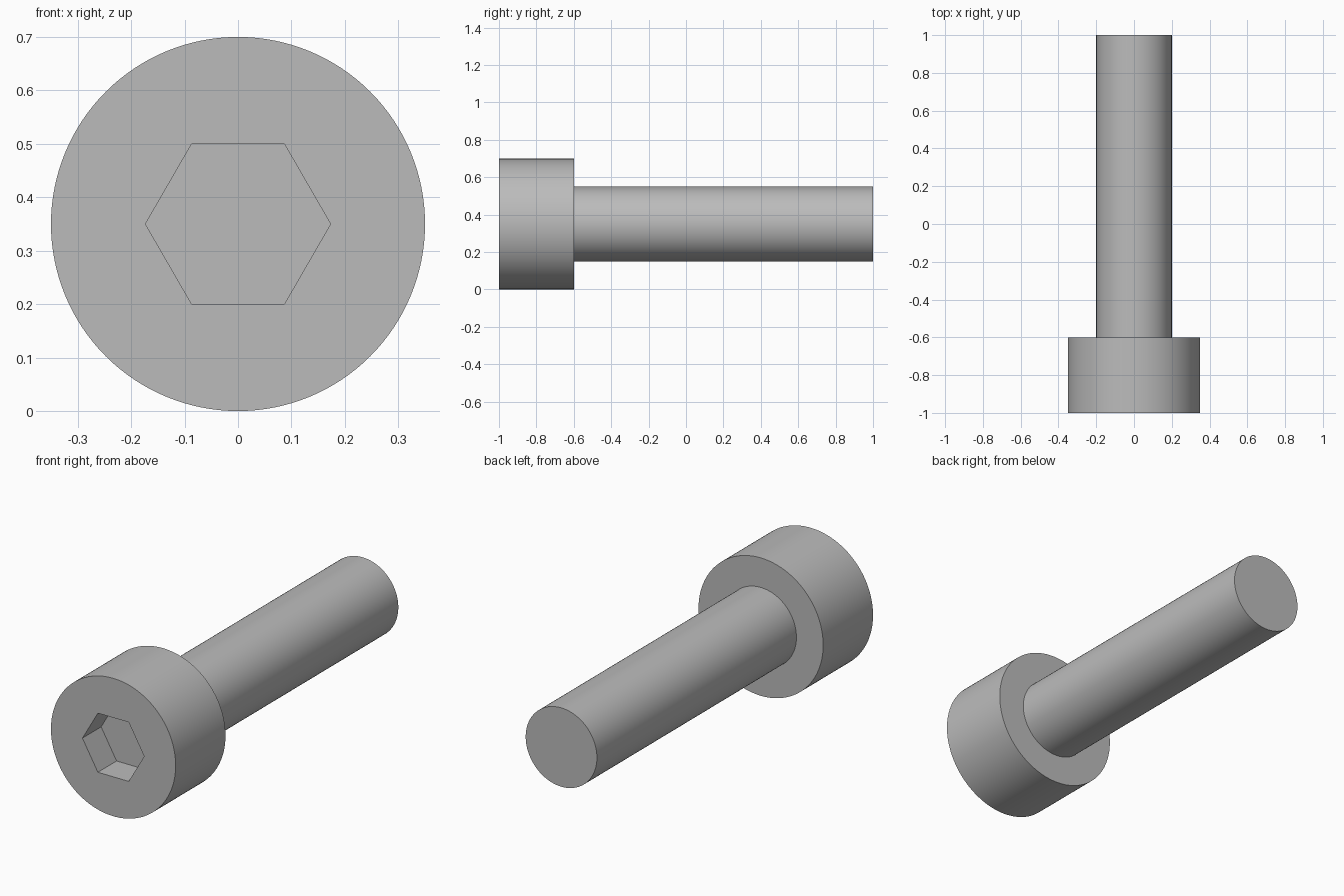
import bpy, bmesh
from math import pi, sqrt
from mathutils import Matrix, Vector

old = bpy.data.objects.get("Cube")
if old:
    bpy.data.objects.remove(old, do_unlink=True)

AXIS_Z = 0.35        # height of the screw axis, equal to the head radius
SEGMENTS = 128

steel = bpy.data.materials.new("grey_steel")
steel.use_nodes = True
colour = (0.5, 0.5, 0.5, 1)
steel.diffuse_color = colour
steel.node_tree.nodes["Principled BSDF"].inputs["Base Color"].default_value = colour


def prism(name, radius, y_start, y_end, sides):
    """Closed prism lying along y, with a corner pointing to +x."""
    bm = bmesh.new()
    bmesh.ops.create_cone(bm, cap_ends=True, segments=sides, radius1=radius,
                          radius2=radius, depth=y_end - y_start)
    # Turn the first corner onto +x, then lay the axis along y
    first = max(bm.verts, key=lambda v: v.co.x).co
    turn = Matrix.Rotation(-Vector((1, 0)).angle_signed(first.xy) * -1, 4, "Z")
    place = Matrix.Translation((0, (y_start + y_end) / 2, AXIS_Z))
    bm.transform(place @ Matrix.Rotation(pi / 2, 4, "X") @ turn)
    mesh = bpy.data.meshes.new(name)
    bm.to_mesh(mesh)
    bm.free()
    mesh.materials.append(steel)
    obj = bpy.data.objects.new(name, mesh)
    bpy.context.collection.objects.link(obj)
    return obj


def apply_boolean(target, other, operation):
    """Combine two solids and remove the helper."""
    mod = target.modifiers.new("combine", "BOOLEAN")
    mod.operation = operation
    mod.solver = "EXACT"
    mod.object = other
    other.hide_render = True
    bpy.context.view_layer.objects.active = target
    bpy.ops.object.modifier_apply(modifier=mod.name)
    bpy.data.objects.remove(other, do_unlink=True)


# Cylindrical head joined to the plain shaft
screw = prism("socket_head_screw", AXIS_Z, -1, -0.6, SEGMENTS)
shaft = prism("shaft", 0.2, -0.7, 1, SEGMENTS)
apply_boolean(screw, shaft, "UNION")

# Hexagonal socket, flat at top and bottom
socket = prism("hex_socket", 0.3 / sqrt(3), -1.1, -0.85, 6)
apply_boolean(screw, socket, "DIFFERENCE")

# Smooth round walls, crisp rims
bpy.ops.object.select_all(action="DESELECT")
screw.select_set(True)
bpy.context.view_layer.objects.active = screw
bpy.ops.object.shade_smooth_by_angle(angle=pi / 6)
